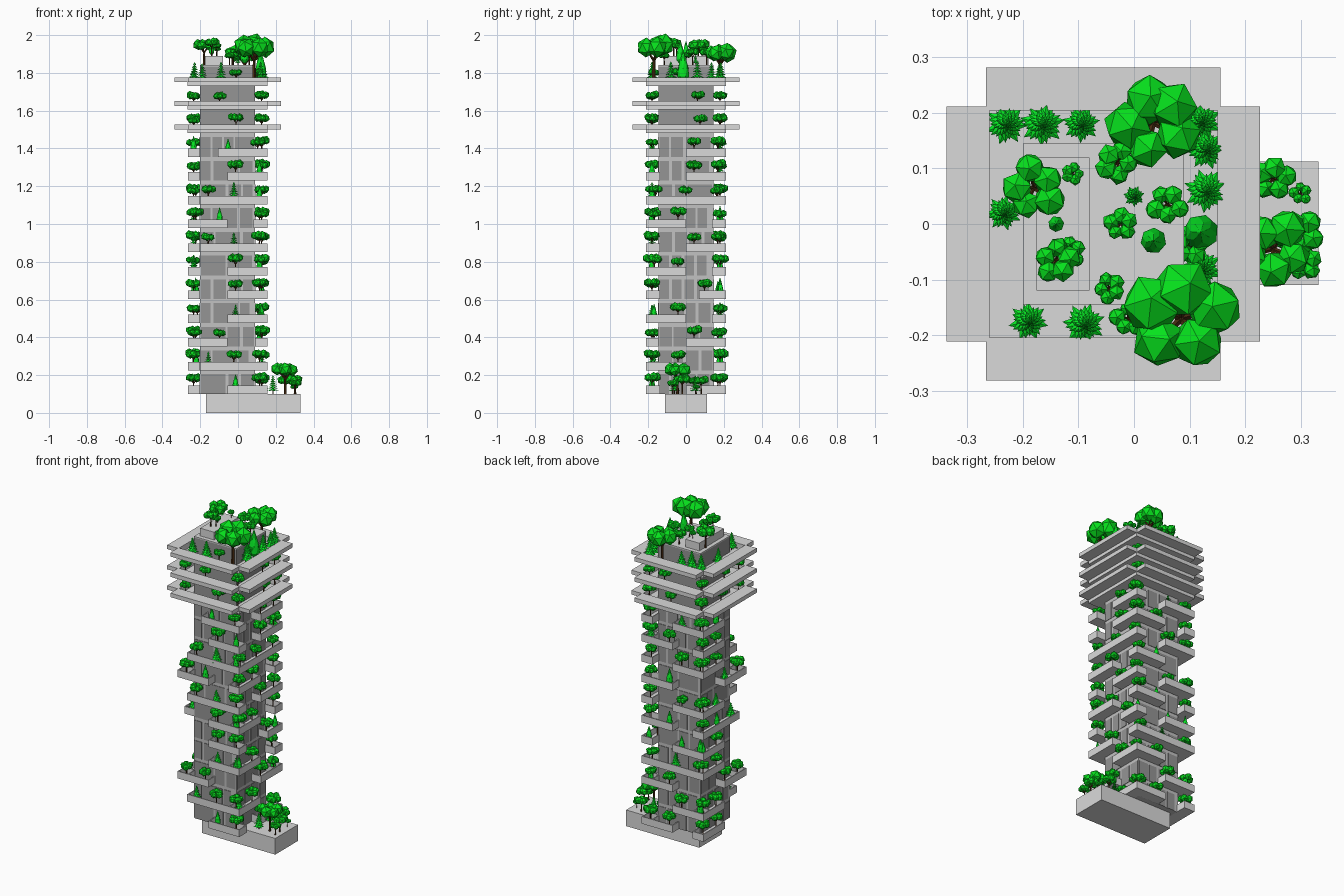
import bpy, bmesh, math, random
from mathutils import Vector, Matrix

random.seed(7)
cube = bpy.data.objects.get("Cube")
if cube:
    bpy.data.objects.remove(cube, do_unlink=True)


def material(name, rgb):
    m = bpy.data.materials.new(name)
    m.use_nodes = True
    m.diffuse_color = (*rgb, 1)
    m.node_tree.nodes["Principled BSDF"].inputs["Base Color"].default_value = (*rgb, 1)
    return m


concrete = material("pale concrete", (0.70, 0.70, 0.70))
wall = material("wall grey", (0.54, 0.54, 0.54))
glass = material("dark glass", (0.30, 0.30, 0.30))
leaf = material("leaf green", (0.002, 0.76, 0.012))
needle = material("bright needle green", (0.002, 0.84, 0.018))
bark = material("bark brown", (0.07, 0.026, 0.006))

CX, CORE, OUT, STEP, RIM = -0.055, 0.145, 0.211, 0.1255, 0.045


def add_object(name, mesh):
    ob = bpy.data.objects.new(name, mesh)
    bpy.context.scene.collection.objects.link(ob)
    return ob


def finish(bm, name, *mats):
    mesh = bpy.data.meshes.new(name)
    bm.to_mesh(mesh)
    bm.free()
    for m in mats:
        mesh.materials.append(m)
    return mesh


def add_box(bm, x0, x1, y0, y1, z0, z1, rim=0):
    """Box, optionally hollowed from the top into an open tray."""
    mat = Matrix.Translation(((x0 + x1) / 2, (y0 + y1) / 2, (z0 + z1) / 2)) @ \
        Matrix.Diagonal((x1 - x0, y1 - y0, z1 - z0, 1))
    verts = bmesh.ops.create_cube(bm, size=1, matrix=mat)["verts"]
    if rim:
        top = max({f for v in verts for f in v.link_faces}, key=lambda f: f.calc_center_median().z)
        bmesh.ops.inset_region(bm, faces=[top], thickness=rim)
        inner = bmesh.ops.extrude_discrete_faces(bm, faces=[top])["faces"][0]
        for v in inner.verts:
            v.co.z = z0 + 0.01


def box(name, mat, *dims, rim=0):
    bm = bmesh.new()
    add_box(bm, *dims, rim=rim)
    return add_object(name, finish(bm, name, mat))


def place_on_side(ob, side):
    ob.matrix_world = Matrix.Translation((CX, 0, 0)) @ Matrix.Rotation(side * math.pi / 2, 4, "Z")


# ---- plant meshes, all one unit tall ----
def stick(bm, a, b, r0, r1):
    a, b = Vector(a), Vector(b)
    rot = (b - a).to_track_quat("Z", "Y").to_matrix().to_4x4()
    bmesh.ops.create_cone(bm, cap_ends=True, segments=5, radius1=r0, radius2=r1,
                          depth=(b - a).length, matrix=Matrix.Translation((a + b) / 2) @ rot)


def paint_foliage(bm, wood):
    for f in bm.faces:
        f.material_index = 0 if f in wood else 1


def round_tree():
    bm = bmesh.new()
    blobs = []
    for i in range(5):
        a = i * math.tau / 5 + random.uniform(-0.2, 0.2)
        d = random.uniform(0.2, 0.26)
        blobs.append(Vector((d * math.cos(a), d * math.sin(a), random.uniform(0.7, 0.8))))
    stick(bm, (0, 0, 0), (0, 0, 0.5), 0.045, 0.03)
    for p in blobs:
        stick(bm, (0, 0, 0.45), p, 0.028, 0.015)
    wood = set(bm.faces)
    for p in blobs:
        turn = Matrix.Rotation(random.uniform(0, 3), 4, "Z") @ Matrix.Rotation(random.uniform(0, 0.5), 4, "X")
        bmesh.ops.create_icosphere(bm, subdivisions=1, radius=random.uniform(0.18, 0.23),
                                   matrix=Matrix.Translation(p) @ turn)
    paint_foliage(bm, wood)
    return finish(bm, "round_tree", bark, leaf)


def fir_tree():
    """Tiers of flat star-shaped skirts round a trunk."""
    bm = bmesh.new()
    stick(bm, (0, 0, 0), (0, 0, 0.8), 0.03, 0.01)
    wood = set(bm.faces)
    for t in range(7):
        z, r = 0.13 + t * 0.115, 0.33 * (1 - t / 8)
        tip = bm.verts.new((0, 0, z + 0.17))
        under = bm.verts.new((0, 0, z + 0.08))
        ring = []
        for k in range(14):
            a, d = (k + t * 0.6) * math.tau / 14, r * (0.55 if k % 2 else 1)
            ring.append(bm.verts.new((d * math.cos(a), d * math.sin(a), z + (0.06 if k % 2 else 0.03))))
        for k in range(14):
            bm.faces.new((ring[k - 1], ring[k], tip))
            bm.faces.new((ring[k], ring[k - 1], under))
    paint_foliage(bm, wood)
    return finish(bm, "fir_tree", bark, needle)


def cypress():
    """Narrow faceted spindle."""
    bm = bmesh.new()
    stick(bm, (0, 0, 0), (0, 0, 0.15), 0.04, 0.04)
    wood = set(bm.faces)
    levels = [(0.08, 0.07), (0.22, 0.18), (0.45, 0.16), (0.7, 0.1), (1, 0.005)]
    rings = []
    for j, (z, r) in enumerate(levels):
        rings.append([bm.verts.new((r * math.cos(a), r * math.sin(a), z))
                      for a in ((k + j / 2) * math.tau / 7 for k in range(7))])
    for lo, hi in zip(rings, rings[1:]):
        for k in range(7):
            bm.faces.new((lo[k - 1], lo[k], hi[k - 1]))
            bm.faces.new((lo[k], hi[k], hi[k - 1]))
    bm.faces.new(rings[0][::-1])
    paint_foliage(bm, wood)
    return finish(bm, "cypress", bark, needle)


ROUND, FIR, CYPRESS = [round_tree() for _ in range(3)], [fir_tree()], [cypress()]


def plant(kind, x, y, z, h, width=1):
    ob = add_object(kind[0].name.split(".")[0], random.choice(kind))
    ob.location, ob.scale = (x, y, z), (h * width, h * width, h)
    ob.rotation_euler.z = random.uniform(0, 6)


def plant_on_side(kind, side, u, z, h):
    p = Matrix.Rotation(side * math.pi / 2, 3, "Z") @ Vector((u, -0.18, z))
    plant(kind, p.x + CX, p.y, z, h)


# ---- podium, tower core and rooftop blocks ----
box("podium", concrete, -0.17, 0.332, -0.11, 0.112, 0, 0.1)
TOP = 0.1 + 11 * STEP
box("tower_core", wall, CX - CORE, CX + CORE, -CORE, CORE, 0.1, TOP)
box("upper_core", glass, CX - CORE, CX + CORE, -CORE, CORE, TOP, 1.835)
box("core_roof", concrete, CX - CORE, CX + CORE, -CORE, CORE, 1.835, 1.842)
box("penthouse", concrete, -0.175, -0.08, -0.12, 0.12, 1.842, 1.89)

# ---- staggered balcony trays and windows: one letter per floor gives the span ----
SPANS = {"R": (0, OUT), "L": (-OUT, 0), "F": (-OUT, OUT), "W": (-0.05, OUT), "N": (0.07, OUT),
         "E": (-CORE, OUT), "B": (-OUT, CORE)}
PATTERNS = ["RELRRRELERW", "RLRLNLRLFRR", "LRLFRLRLRLR", "LLRLLBLRLLL"]
for side, pattern in enumerate(PATTERNS):
    for i, key in enumerate(pattern):
        z = 0.1 + i * STEP
        a, b = SPANS[key]
        tray = box("balcony", concrete, a, b, -OUT, -CORE + 0.008, z, z + RIM, rim=0.008)
        place_on_side(tray, side)
        bm = bmesh.new()
        u = -CORE + 0.005
        while u < CORE - 0.03:
            w = min(random.choice((0.05, 0.065, 0.13)), CORE - 0.005 - u)
            add_box(bm, u, u + w, -CORE - 0.003, -CORE, z, z + 0.105)
            u += w + random.choice((0.01, 0.016))
        place_on_side(add_object("windows", finish(bm, "windows", glass)), side)
        # Balcony planting
        spots = [a + (b - a) * t for t in ((0.12, 0.5, 0.88) if b - a > 0.3 else (0.2, 0.8))]
        for s in spots:
            kind = random.choice([ROUND, ROUND, ROUND, ROUND, FIR, CYPRESS])
            plant_on_side(kind, side, s, z + 0.01, random.uniform(0.085, 0.11))

# ---- three crown terraces: a tray with wide flanges ----
for i in range(3):
    z = TOP + i * STEP
    box("terrace", concrete, CX - 0.212, CX + 0.212, -OUT, OUT, z, z + RIM, rim=0.01)
    for side in range(4):
        flange = box("terrace_flange", concrete, -OUT, OUT, -0.282, -OUT, z + 0.02, z + RIM)
        place_on_side(flange, side)
        if i < 2:
            for u in (-0.18, random.uniform(-0.08, 0.08)):
                plant_on_side(ROUND, side, u, z + 0.01, random.uniform(0.08, 0.1))

# ---- roof garden ----
DECK = TOP + 2 * STEP + 0.01
for x, y, h in [(0.085, -0.17, 0.272), (0.035, 0.182, 0.225)]:
    plant(ROUND, x, y, DECK, h, 0.92)
for x, y, z, h in [(-0.18, 0.065, 1.842, 0.14), (-0.14, -0.065, 1.89, 0.1),
                   (-0.11, 0.09, 1.89, 0.05), (-0.115, -0.05, 1.89, 0.07),
                   (0.06, 0.035, 1.842, 0.09), (-0.025, 0, 1.842, 0.075),
                   (-0.045, -0.115, 1.842, 0.07), (-0.03, 0.11, 1.842, 0.095),
                   (-0.01, -0.17, DECK, 0.08), (0.1, -0.04, DECK, 0.09)]:
    plant(ROUND, x, y, z, h)
for x, y in [(-0.23, 0.18), (-0.165, 0.18), (-0.095, 0.18), (0.13, 0.135), (0.13, 0.06),
             (-0.235, 0.02), (-0.19, -0.175), (-0.09, -0.18), (0.12, -0.08), (0.12, 0.185)]:
    plant(FIR, x, y, DECK, random.uniform(0.1, 0.125))
plant(FIR, 0, 0.05, 1.842, 0.06)
for x, y, z, h in [(0.12, -0.015, DECK, 0.18), (0.035, -0.03, 1.842, 0.13), (-0.14, 0, 1.89, 0.08)]:
    plant(CYPRESS, x, y, z, h)

# ---- podium garden ----
for x, y, h in [(0.25, -0.045, 0.17), (0.3, -0.02, 0.11), (0.305, -0.07, 0.08),
                (0.25, 0.08, 0.1), (0.3, 0.055, 0.05)]:
    plant(ROUND, x, y, 0.1, h)
for y in (-0.06, 0.05):
    plant(FIR, 0.185, y, 0.1, 0.1)
